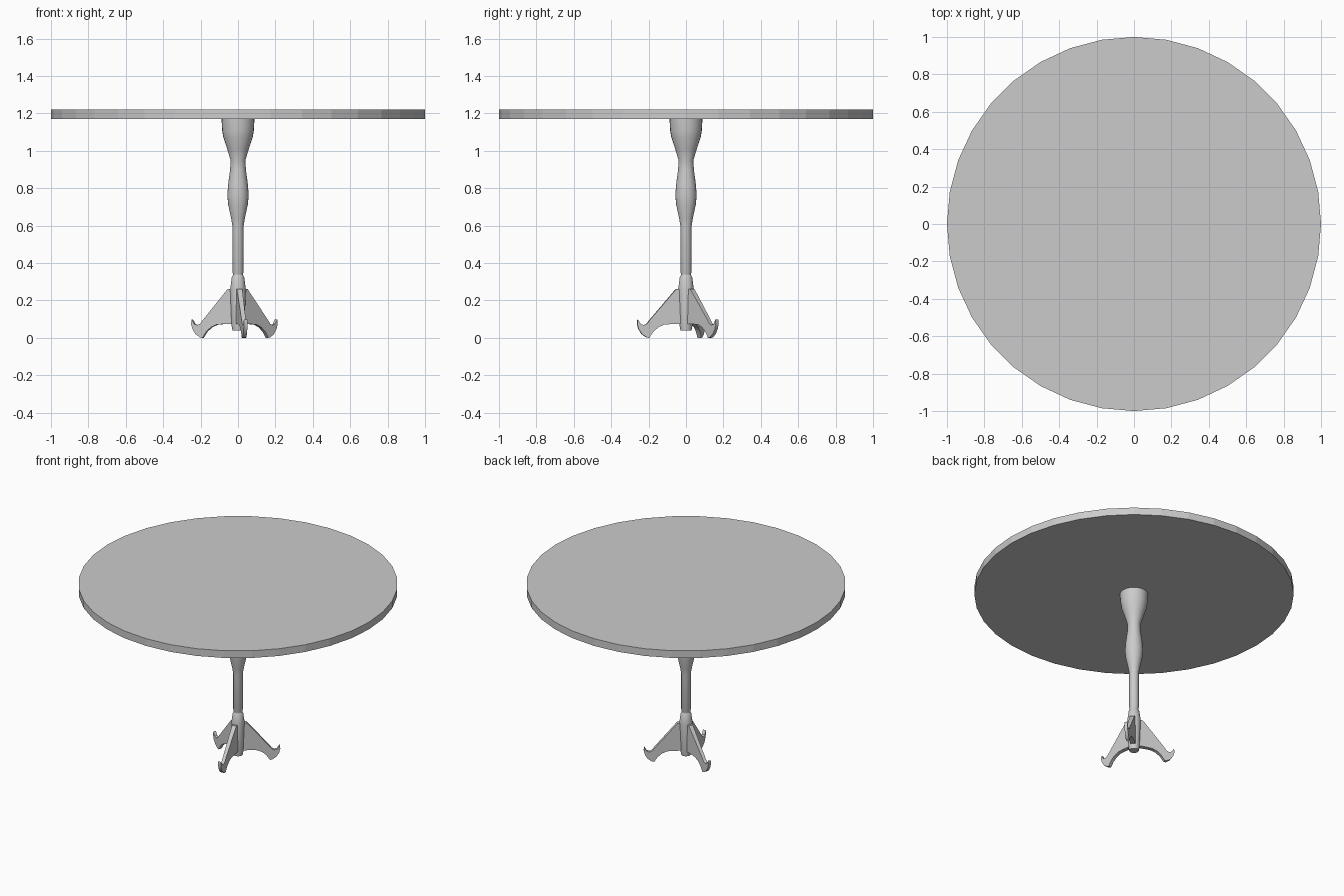
import bpy, bmesh, math
from mathutils import Matrix

if "Cube" in bpy.data.objects:
    bpy.data.objects.remove(bpy.data.objects["Cube"])


def finish(bm, name, angle=30):
    bmesh.ops.recalc_face_normals(bm, faces=bm.faces)
    mesh = bpy.data.meshes.new(name)
    bm.to_mesh(mesh)
    bm.free()
    obj = bpy.data.objects.new(name, mesh)
    bpy.context.collection.objects.link(obj)
    bpy.ops.object.select_all(action='DESELECT')
    obj.select_set(True)
    bpy.context.view_layer.objects.active = obj
    bpy.ops.object.shade_smooth_by_angle(angle=math.radians(angle))
    return obj


def lathe(name, profile, sides):
    bm = bmesh.new()
    rings = [[bm.verts.new((r * math.cos(2 * math.pi * i / sides),
                            r * math.sin(2 * math.pi * i / sides), z))
              for i in range(sides)] for r, z in profile]
    for a, b in zip(rings, rings[1:]):
        for i in range(sides):
            j = (i + 1) % sides
            bm.faces.new((a[i], a[j], b[j], b[i]))
    bm.faces.new(rings[0])
    bm.faces.new(rings[-1])
    return finish(bm, name)


# Round top, 36 flat sides
bm = bmesh.new()
bmesh.ops.create_cone(bm, cap_ends=True, segments=36, radius1=1, radius2=1, depth=0.05,
                      matrix=Matrix.Translation((0, 0, 1.195)))
for v in bm.verts:  # vertex on the x axis
    a = round(math.degrees(math.atan2(v.co.y, v.co.x)) / 10) * 10
    v.co.x, v.co.y = math.cos(math.radians(a)), math.sin(math.radians(a))
finish(bm, "table_top", 5)

# Turned pedestal
lathe("pedestal", [
    (0.030, 0.04), (0.035, 0.07), (0.042, 0.26), (0.033, 0.325), (0.027, 0.335),
    (0.027, 0.345), (0.030, 0.352), (0.030, 0.60), (0.037, 0.64), (0.052, 0.71),
    (0.057, 0.76), (0.053, 0.82), (0.042, 0.90), (0.040, 0.95), (0.058, 1.01),
    (0.078, 1.07), (0.085, 1.11), (0.088, 1.17)], 24)

# Three flat scroll legs: (distance from axis, height) outline
outline = [
    (0.00, 0.262), (0.055, 0.26), (0.20, 0.092), (0.213, 0.075), (0.228, 0.068),
    (0.246, 0.073), (0.262, 0.099), (0.265, 0.075), (0.258, 0.048), (0.240, 0.020),
    (0.214, 0.002), (0.200, 0.000), (0.178, 0.033), (0.150, 0.057), (0.120, 0.070),
    (0.085, 0.073), (0.00, 0.073)]
for k, deg in enumerate((-81, 39, 159)):
    bm = bmesh.new()
    sides = []
    for s in (-1, 1):
        sides.append([bm.verts.new((r, s * (0.016 - 0.024 * r), z)) for r, z in outline])
        bm.faces.new(sides[-1])
    for i in range(len(outline)):
        j = (i + 1) % len(outline)
        bm.faces.new((sides[0][i], sides[0][j], sides[1][j], sides[1][i]))
    bmesh.ops.rotate(bm, verts=bm.verts, matrix=Matrix.Rotation(math.radians(deg), 3, 'Z'))
    finish(bm, f"leg_{k + 1}")
